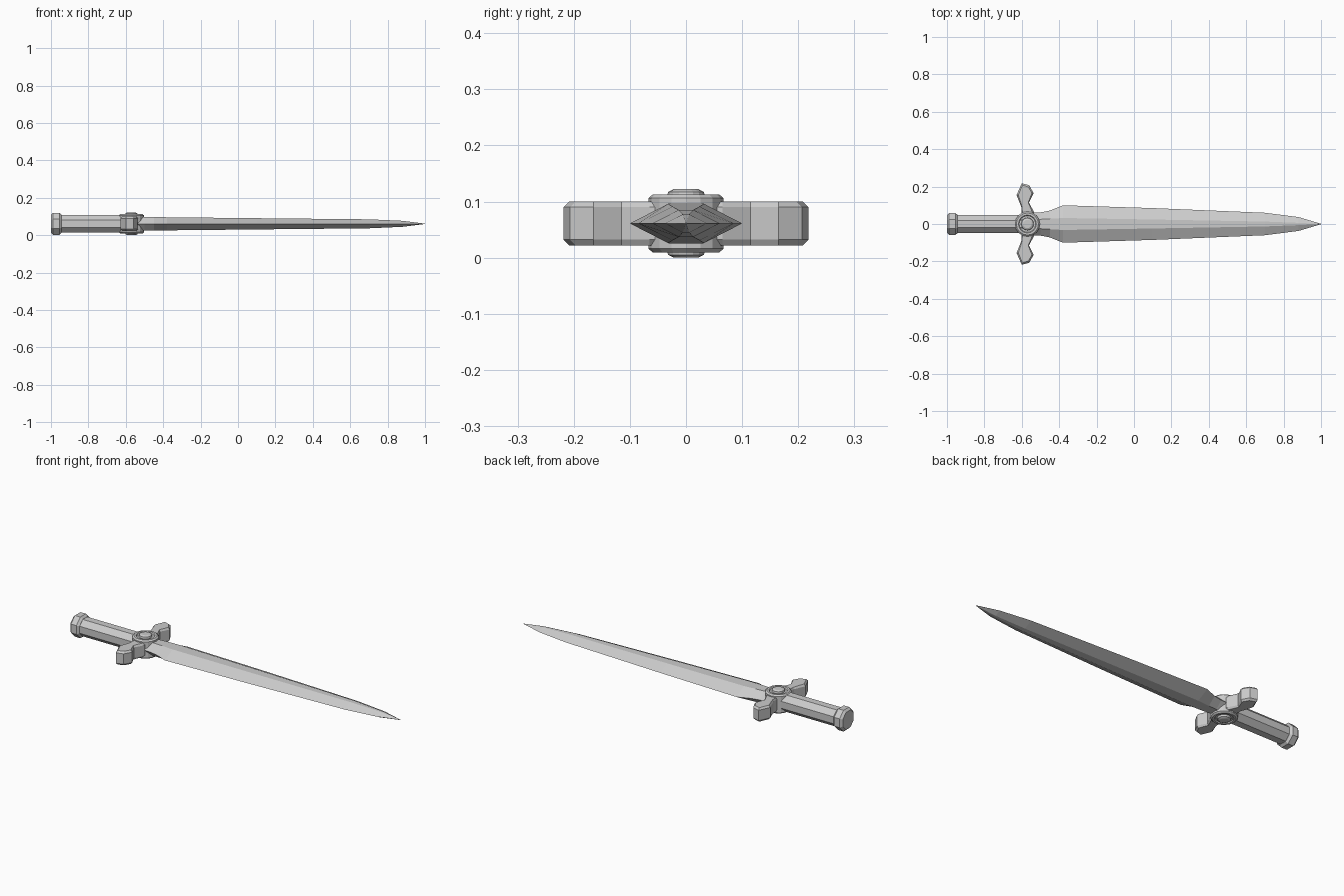
import bpy, bmesh, math
from mathutils import Matrix, Vector

cube = bpy.data.objects.get("Cube")
if cube:
    bpy.data.objects.remove(cube)

MID = 0.061       # height of the sword's centre plane
HUB_X = -0.57     # centre of the guard

steel = bpy.data.materials.new("grey_steel")
steel.use_nodes = True
GREY = (0.6, 0.6, 0.6, 1)
steel.diffuse_color = GREY
steel.node_tree.nodes["Principled BSDF"].inputs["Base Color"].default_value = GREY


def finish(name, bm):
    bmesh.ops.remove_doubles(bm, verts=bm.verts, dist=0.0002)
    bmesh.ops.recalc_face_normals(bm, faces=bm.faces)
    mesh = bpy.data.meshes.new(name)
    bm.to_mesh(mesh)
    bm.free()
    mesh.materials.append(steel)
    obj = bpy.data.objects.new(name, mesh)
    bpy.context.collection.objects.link(obj)
    return obj


def loft(name, rings):
    """Skin a list of equal-length point rings and cap both ends."""
    bm = bmesh.new()
    loops = [[bm.verts.new(p) for p in ring] for ring in rings]
    n = len(rings[0])
    for a, b in zip(loops, loops[1:]):
        for i in range(n):
            j = (i + 1) % n
            bm.faces.new((a[i], a[j], b[j], b[i]))
    bm.faces.new(loops[0])
    bm.faces.new(loops[-1])
    return finish(name, bm)


def ring_x(x, ry, rz, sides=8):
    """Flat-sided polygon around the long axis."""
    k = 1 / math.cos(math.pi / sides)
    angles = [(i + 0.5) * math.tau / sides for i in range(sides)]
    return [(x, ry * k * math.cos(a), MID + rz * k * math.sin(a)) for a in angles]


def ring_z(z, r, sides=16):
    angles = [i * math.tau / sides for i in range(sides)]
    return [(HUB_X + r * math.cos(a), r * math.sin(a), MID + z) for a in angles]


# Blade: six-sided section with a narrow flat on each face
def blade_ring(x, w, flat, h):
    return [(x, w, MID), (x, flat, MID + h), (x, -flat, MID + h),
            (x, -w, MID), (x, -flat, MID - h), (x, flat, MID - h)]


loft("blade", [blade_ring(*s) for s in (
    (-0.54, 0.06, 0.025, 0.036), (-0.50, 0.062, 0.025, 0.036),
    (-0.45, 0.072, 0.028, 0.036), (-0.38, 0.1, 0.032, 0.035),
    (0.1, 0.085, 0.024, 0.03), (0.7, 0.06, 0.013, 0.024),
    (0.88, 0.037, 0.006, 0.016), (1.0, 0.001, 0.0004, 0.001))])

# Grip and chamfered pommel
loft("grip", [ring_x(-0.96, 0.047, 0.047), ring_x(-0.58, 0.047, 0.047)])
loft("pommel", [ring_x(-1.0, 0.048, 0.048), ring_x(-0.988, 0.059, 0.059),
                ring_x(-0.955, 0.059, 0.059), ring_x(-0.943, 0.048, 0.048)])

# Guard arms: one flared outline, mirrored across the blade
ARM = [(-0.60, 0.0), (-0.535, 0.0), (-0.535, 0.065), (-0.562, 0.115), (-0.537, 0.165),
       (-0.56, 0.207), (-0.60, 0.218), (-0.628, 0.155), (-0.602, 0.09)]


def inset(points, d):
    c = Vector((-0.581, 0.11))
    return [(p[0] + (c.x - p[0]) * d * 2, p[1] - (d * 0.6 if p[1] > 0.2 else 0)) for p in points]


for name, side in (("left_guard_arm", 1), ("right_guard_arm", -1)):
    rings = []
    for z, d in ((-0.039, 0.1), (-0.029, 0), (0.029, 0), (0.039, 0.1)):
        outline = inset(ARM, d) if d else ARM
        # Keep the chamfer at the arm's end shallow
        rings.append([(x, side * max(y, 0.16 if ARM[i][1] > 0.2 else 0), MID + z)
                      for i, (x, y) in enumerate(outline)])
        rings[-1] = [(x, side * (ARM[i][1] - (0.01 if d and ARM[i][1] > 0.2 else 0)), z2)
                     for i, (x, y, z2) in enumerate(rings[-1])]
    loft(name, rings)

# Round hub with a raised rim, sunken floor and central boss on both faces
half = [(0.033, 0.067), (0.045, 0.067), (0.052, 0.059), (0.052, 0.048),
        (0.046, 0.044), (0.046, 0.034), (0.056, 0.032), (0.061, 0.022)]
profile = [(-z, r) for z, r in reversed(half)] + half
loft("guard_hub", [ring_z(z, r) for z, r in profile])
